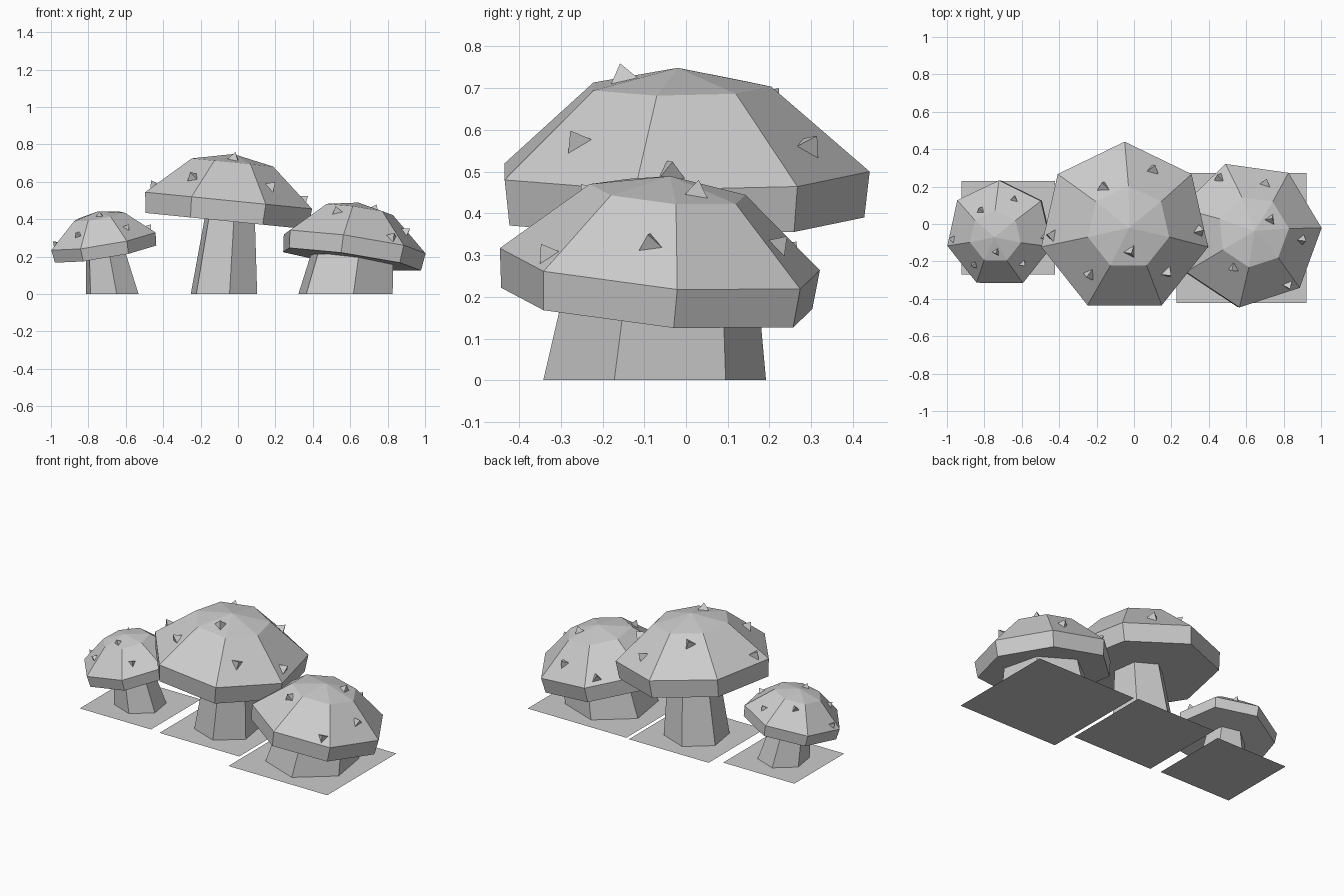
import bpy, bmesh, math
from mathutils import Matrix, Vector
from mathutils.bvhtree import BVHTree

cube = bpy.data.objects.get("Cube")
if cube:
    bpy.data.objects.remove(cube, do_unlink=True)

grey = bpy.data.materials.new("plain_grey")
grey.use_nodes = True
GREY = (0.6, 0.6, 0.6, 1)
grey.diffuse_color = GREY
grey.node_tree.nodes["Principled BSDF"].inputs["Base Color"].default_value = GREY


def finish(name, bm):
    bmesh.ops.recalc_face_normals(bm, faces=bm.faces)
    mesh = bpy.data.meshes.new(name)
    bm.to_mesh(mesh)
    bm.free()
    mesh.materials.append(grey)
    obj = bpy.data.objects.new(name, mesh)
    bpy.context.collection.objects.link(obj)


def loft(bm, rings, sides, turn):
    """Join regular rings given as (centre, radius); radius 0 is a point."""
    loops = []
    for centre, radius in rings:
        if radius == 0:
            loops.append([bm.verts.new(centre)] * sides)
            continue
        angles = [turn + math.tau * i / sides for i in range(sides)]
        loops.append([bm.verts.new(Vector(centre) + radius * Vector((math.cos(a), math.sin(a), 0)))
                      for a in angles])
    for low, high in zip(loops, loops[1:]):
        for i in range(sides):
            j = (i + 1) % sides
            corners = [low[i], low[j], high[j], high[i]]
            bm.faces.new(list(dict.fromkeys(corners)))
    for end in (loops[0], loops[-1]):
        if len(set(end)) > 2:
            bm.faces.new(end)


# Cap of unit radius: underside, rim, shoulder, tip
CAP = [((0, 0, -0.24), 0.972), ((0, 0, 0), 1), ((0, 0, 0.445), 0.487), ((0, 0, 0.543), 0)]
SPOTS = [(-0.28, 0.47), (0.31, 0.67), (0.85, -0.04), (0.47, -0.52),
         (0.02, -0.28), (-0.43, -0.54), (-0.86, -0.09)]


def mushroom(side, ground, half, base_r, top, top_r, cap, cap_r, slope, spin):
    # Flat square of ground
    bm = bmesh.new()
    bmesh.ops.create_grid(bm, x_segments=1, y_segments=1, size=half,
                          matrix=Matrix.Translation((*ground, 0)))
    finish(side + "_ground", bm)

    # Leaning six-sided stem
    bm = bmesh.new()
    loft(bm, [((*ground, 0.001), base_r), (top, top_r)], 6, math.radians(-21))
    finish(side + "_stem", bm)

    # Tilted seven-sided cap
    normal = Vector((-slope[0], -slope[1], 1))
    tilt = Vector((0, 0, 1)).rotation_difference(normal).to_matrix().to_4x4()
    place = (Matrix.Translation(cap) @ tilt @ Matrix.Rotation(math.radians(spin), 4, "Z")
             @ Matrix.Scale(cap_r, 4))
    bm = bmesh.new()
    loft(bm, CAP, 7, math.pi / 2)
    bmesh.ops.recalc_face_normals(bm, faces=bm.faces)
    surface = BVHTree.FromBMesh(bm)
    bm.transform(place)
    finish(side + "_cap", bm)

    # Small pointed spots standing on the cap
    bm = bmesh.new()
    for n, (x, y) in enumerate(SPOTS):
        hit, facing, _, _ = surface.ray_cast(Vector((x, y, 2)), Vector((0, 0, -1)))
        stand = Matrix.Translation(hit) @ facing.to_track_quat("Z", "Y").to_matrix().to_4x4()
        spot = bmesh.new()
        loft(spot, [((0, 0, -0.02), 0.1), ((0, 0, 0.09), 0)], 3, n * 0.8)
        spot.transform(place @ stand)
        piece = bpy.data.meshes.new("spot_piece")
        spot.to_mesh(piece)
        spot.free()
        bm.from_mesh(piece)
        bpy.data.meshes.remove(piece)
    finish(side + "_spots", bm)


mushroom("middle", (-0.075, 0), 0.28, 0.19, (-0.043, -0.01, 0.42), 0.142,
         (-0.05, -0.02, 0.50), 0.46, (-0.10, 0), 0)
mushroom("right", (-0.672, -0.02), 0.25, 0.15, (-0.71, -0.045, 0.24), 0.11,
         (-0.72, -0.055, 0.288), 0.29, (0.17, 0.10), 0)
mushroom("left", (0.575, -0.075), 0.347, 0.27, (0.61, -0.06, 0.215), 0.235,
         (0.613, -0.055, 0.277), 0.396, (-0.145, -0.083), 121)
